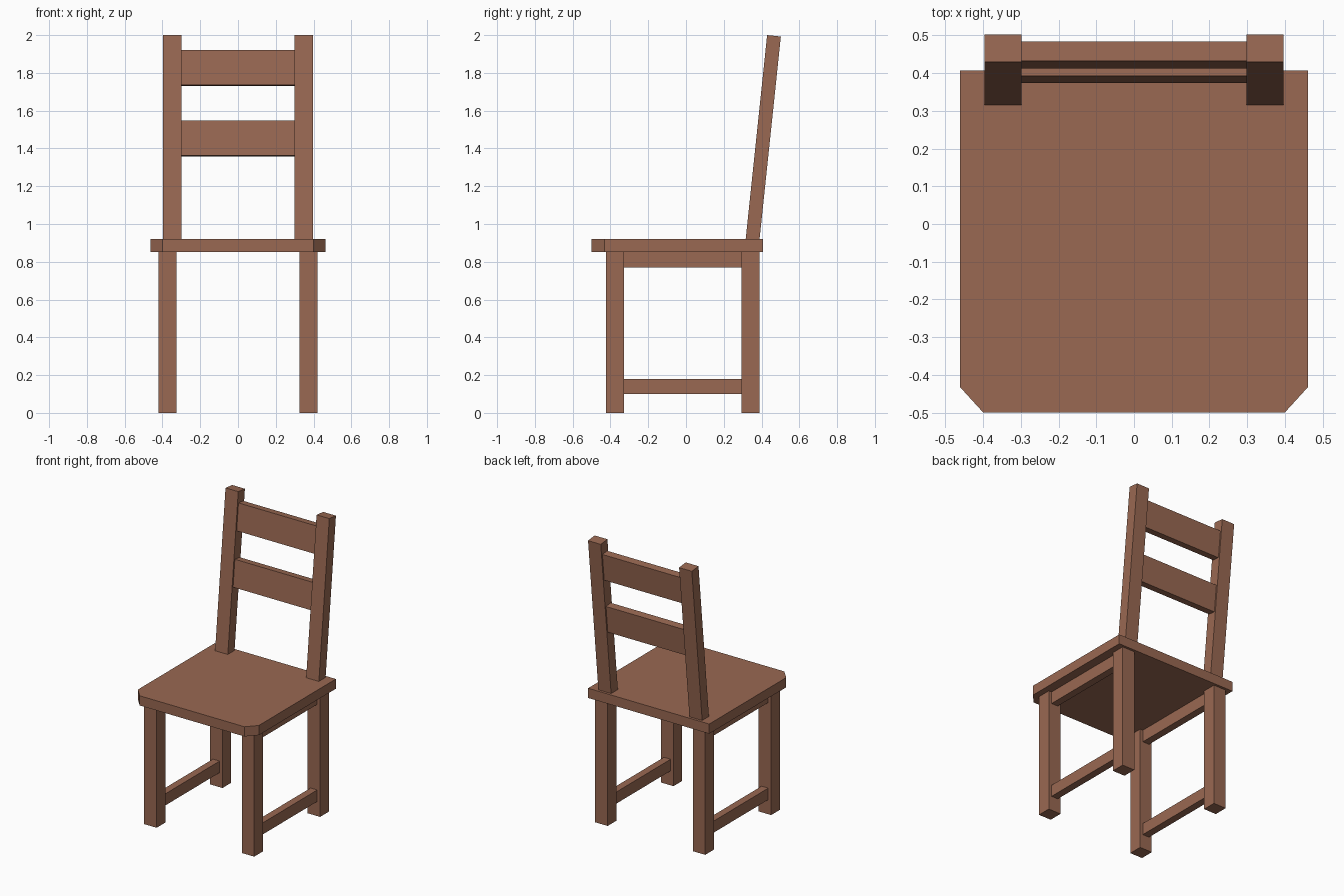
import bpy, bmesh, math
from mathutils import Matrix

if "Cube" in bpy.data.objects:
    bpy.data.objects.remove(bpy.data.objects["Cube"])

wood = bpy.data.materials.new("brown wood")
wood.diffuse_color = (0.32, 0.14, 0.085, 1)
wood.use_nodes = True
wood.node_tree.nodes["Principled BSDF"].inputs["Base Color"].default_value = wood.diffuse_color


def add_prism(name, outline, z0, z1, matrix=None):
    """Extrude an XY outline (counter-clockwise) from z0 to z1."""
    bm = bmesh.new()
    face = bm.faces.new([bm.verts.new((x, y, z0)) for x, y in outline])
    ext = bmesh.ops.extrude_face_region(bm, geom=[face])
    for v in ext["geom"]:
        if isinstance(v, bmesh.types.BMVert):
            v.co.z = z1
    bmesh.ops.recalc_face_normals(bm, faces=bm.faces[:])
    if matrix:
        bm.transform(matrix)
    mesh = bpy.data.meshes.new(name)
    bm.to_mesh(mesh)
    bm.free()
    mesh.materials.append(wood)
    obj = bpy.data.objects.new(name, mesh)
    bpy.context.collection.objects.link(obj)
    return obj


def add_box(name, x, y, z, matrix=None):
    outline = [(x[0], y[0]), (x[1], y[0]), (x[1], y[1]), (x[0], y[1])]
    return add_prism(name, outline, z[0], z[1], matrix)


# Seat with clipped front corners
add_prism("seat", [(-0.4, -0.5), (0.4, -0.5), (0.462, -0.432), (0.462, 0.407),
                   (-0.462, 0.407), (-0.462, -0.432)], 0.853, 0.92)

# Leaning frame for the backrest, pivoting on the seat top
lean = Matrix.Translation((0, 0.316, 0.92)) @ Matrix.Rotation(math.radians(-6), 4, "X")

for side, s in (("left", -1), ("right", 1)):
    def span(a, b):
        return tuple(sorted((s * a, s * b)))
    # Legs
    add_box(f"front_leg_{side}", span(0.325, 0.42), (-0.423, -0.328), (0, 0.853))
    add_box(f"back_leg_{side}", span(0.325, 0.42), (0.295, 0.39), (0, 0.853))
    # Side rails: under the seat and near the floor
    add_box(f"upper_rail_{side}", span(0.347, 0.398), (-0.328, 0.295), (0.77, 0.853))
    add_box(f"lower_rail_{side}", span(0.347, 0.398), (-0.328, 0.295), (0.10, 0.18))
    # Backrest posts
    add_box(f"back_post_{side}", span(0.299, 0.396), (0, 0.073), (-0.03, 1.086), lean)

# Backrest slats
for name, z in (("lower_slat", 0.446), ("upper_slat", 0.822)):
    add_box(name, (-0.299, 0.299), (0.011, 0.063), (z, z + 0.186), lean)
